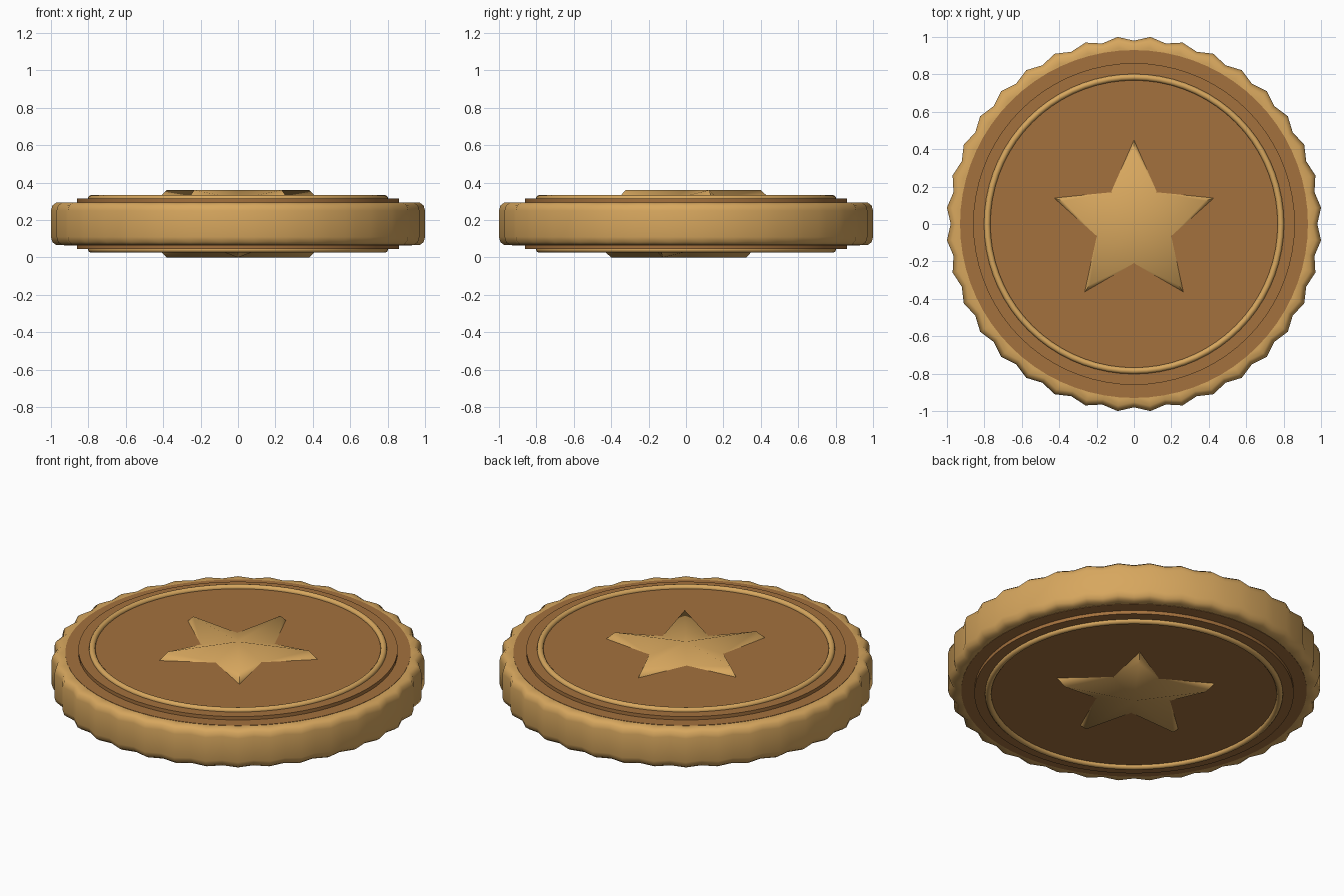
import bpy, bmesh, math
from math import cos, sin, pi

cube = bpy.data.objects.get("Cube")
if cube:
    bpy.data.objects.remove(cube)

MID = 0.18      # height of the coin's middle plane
STEPS = 72      # two steps per rim tooth


def material(name, rgb):
    m = bpy.data.materials.new(name)
    m.use_nodes = True
    m.diffuse_color = (*rgb, 1)
    m.node_tree.nodes["Principled BSDF"].inputs["Base Color"].default_value = (*rgb, 1)
    return m


gold = material("pale bronze", (0.68, 0.385, 0.112))
brown = material("dark bronze", (0.37, 0.165, 0.047))


def finish(name, bm, mat, angle):
    bmesh.ops.recalc_face_normals(bm, faces=bm.faces[:])
    mesh = bpy.data.meshes.new(name)
    bm.to_mesh(mesh)
    bm.free()
    mesh.materials.append(mat)
    ob = bpy.data.objects.new(name, mesh)
    ob.location.z = MID
    bpy.context.collection.objects.link(ob)
    bpy.ops.object.select_all(action='DESELECT')
    ob.select_set(True)
    bpy.context.view_layer.objects.active = ob
    bpy.ops.object.shade_smooth_by_angle(angle=math.radians(angle))
    return ob


def lathe(name, profile, mat, angle=35, tooth=0.0, closed=False):
    """Spin (radius, height) points; odd steps stick out by the tooth depth."""
    bm = bmesh.new()
    rings = []
    for i in range(STEPS):
        a = 2 * pi * i / STEPS
        rings.append([bm.verts.new(((r + tooth * (i % 2)) * cos(a),
                                    (r + tooth * (i % 2)) * sin(a), z)) for r, z in profile])
    n = len(profile)
    for i in range(STEPS):
        p, q = rings[i], rings[(i + 1) % STEPS]
        for j in range(n if closed else n - 1):
            k = (j + 1) % n
            bm.faces.new((p[j], q[j], q[k], p[k]))
    if not closed:
        bm.faces.new([r[0] for r in rings])
        bm.faces.new([r[-1] for r in rings])
    return finish(name, bm, mat, angle)


# Toothed outer rim with chamfered edges
half = [(0.92, 0.113), (0.952, 0.113), (0.972, 0.098), (0.98, 0.07)]
lathe("toothed_rim", half + [(r, -z) for r, z in reversed(half)], gold, 60, 0.024)

# Stepped coin body
lathe("coin_body", [(0.93, 0.115), (0.93, -0.115)], brown)
lathe("raised_face", [(0.86, 0.135), (0.86, -0.135)], brown)


def star(name, side):
    """Ridged star: level ridges from the centre, sloping down to the outline."""
    bm = bmesh.new()
    base, top = 0.134, 0.18
    centre = bm.verts.new((0, 0, side * top))
    tips, ridges, valleys = [], [], []
    for k in range(5):
        a = side * pi / 2 + 2 * pi * k / 5
        b = a + pi / 5
        tips.append(bm.verts.new((0.45 * cos(a), 0.45 * sin(a), side * base)))
        ridges.append(bm.verts.new((0.4 * cos(a), 0.4 * sin(a), side * top)))
        valleys.append(bm.verts.new((0.21 * cos(b), 0.21 * sin(b), side * base)))
    for k in range(5):
        for v in (valleys[k], valleys[k - 1]):
            bm.faces.new((centre, ridges[k], v))
            bm.faces.new((ridges[k], tips[k], v))
    outline = [v for pair in zip(tips, valleys) for v in pair]
    bm.faces.new(outline)
    return finish(name, bm, gold, 75)


# Bead ring and star on both faces
for side, label in ((1, "upper"), (-1, "lower")):
    bead = [(0.785 + 0.017 * cos(2 * pi * t / 12), side * 0.137 + 0.017 * sin(2 * pi * t / 12))
            for t in range(12)]
    lathe(label + "_bead_ring", bead, gold, 60, closed=True)
    star(label + "_star", side)
